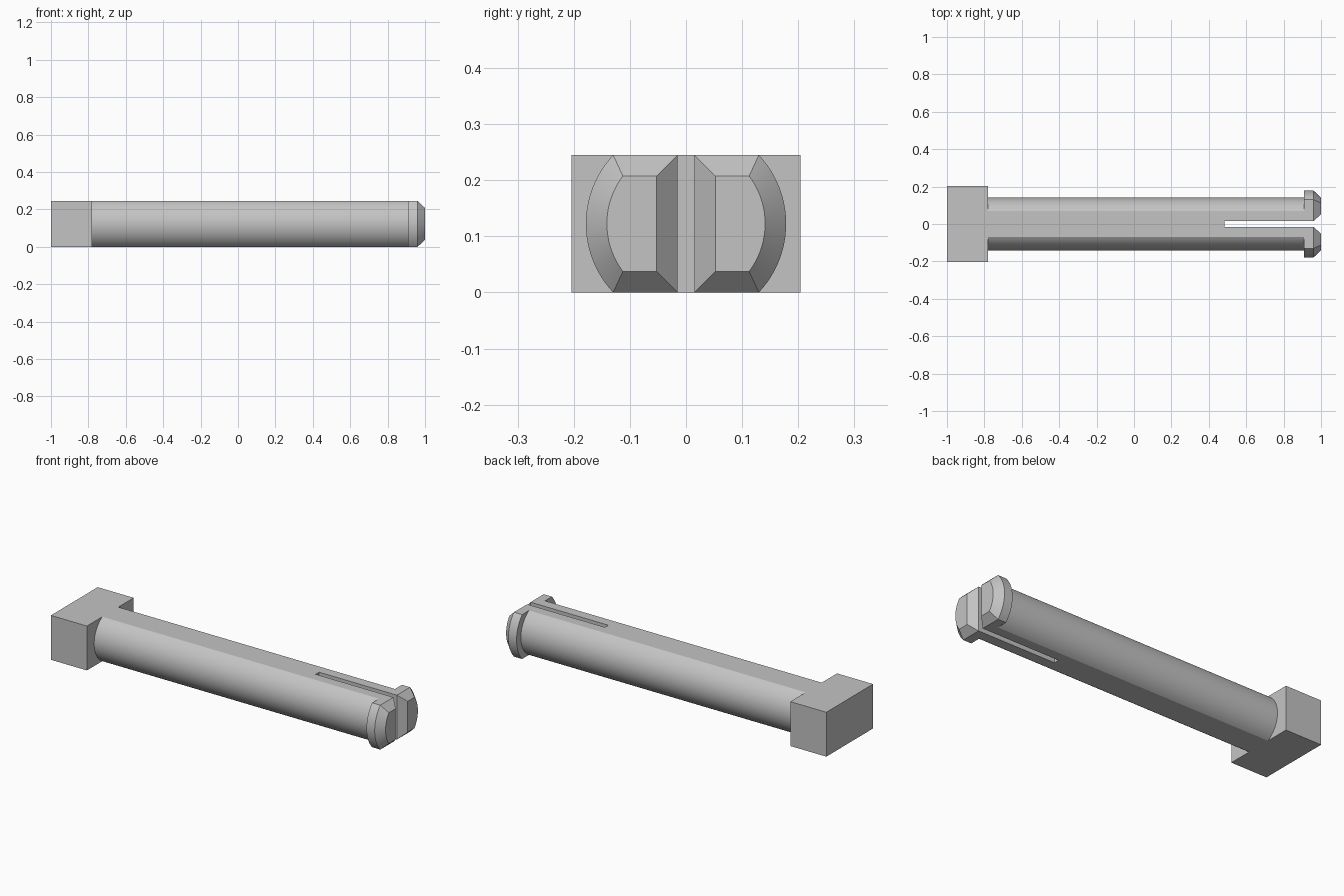
import bpy, bmesh, math

if "Cube" in bpy.data.objects:
    bpy.data.objects.remove(bpy.data.objects["Cube"])

H = 0.1225          # half height, also the height of the centre line
GAP = 0.015         # half width of the slot
X_HEAD, X_SLOT, X_LIP, X_RIM, X_END = -0.78, 0.485, 0.91, 0.96, 1.0
R_SHAFT, R_LIP = 0.141, 0.1785
BEVEL = 0.0375
N = 24

grey = bpy.data.materials.new("plain_grey")
grey.diffuse_color = (0.55, 0.55, 0.55, 1)
grey.use_nodes = True
grey.node_tree.nodes["Principled BSDF"].inputs["Base Color"].default_value = grey.diffuse_color


def arc(r, h):
    """Right-hand arc of a circle cut flat at +-h, from low to high."""
    a = math.asin(h / r)
    return [(r * math.cos(t), H + r * math.sin(t))
            for t in (a * (2 * i / N - 1) for i in range(N + 1))]


def half_section(inner, r, h):
    return [(inner, H - h)] + arc(r, h) + [(inner, H + h)]


def loft(bm, sections, cap_end=False):
    rings = [[bm.verts.new((x, y, z)) for y, z in pts] for x, pts in sections]
    for a, b in zip(rings, rings[1:]):
        n = len(a)
        for i in range(n):
            j = (i + 1) % n
            bm.faces.new((a[i], a[j], b[j], b[i]))
    if cap_end:
        bm.faces.new(rings[-1])


def finish(name, bm):
    bmesh.ops.remove_doubles(bm, verts=bm.verts, dist=1e-5)
    bmesh.ops.dissolve_degenerate(bm, edges=bm.edges, dist=1e-5)
    me = bpy.data.meshes.new(name)
    bm.to_mesh(me)
    bm.free()
    me.materials.append(grey)
    ob = bpy.data.objects.new(name, me)
    bpy.context.collection.objects.link(ob)
    bpy.ops.object.select_all(action='DESELECT')
    ob.select_set(True)
    bpy.context.view_layer.objects.active = ob
    bpy.ops.object.shade_smooth_by_angle(angle=math.radians(20))


# Square head block
bm = bmesh.new()
bmesh.ops.create_cube(bm, size=1)
for v in bm.verts:
    v.co = ((X_HEAD - 1) / 2 + v.co.x * (X_HEAD + 1), v.co.y * 0.408, H + v.co.z * 2 * H)
finish("head", bm)

# Solid shaft with flat top and bottom, closed at the slot's inner end
right = arc(R_SHAFT, H)
full = right + [(-y, z) for y, z in reversed(right)]
bm = bmesh.new()
loft(bm, [(X_HEAD, full), (X_SLOT, full)])
bm.faces.new([bm.verts.new((X_SLOT, y, z)) for y, z in
              ((-GAP, 0), (GAP, 0), (GAP, 2 * H), (-GAP, 2 * H))])
finish("shaft", bm)

# Two split prongs, each ending in a bevelled catch lip
stem = half_section(GAP, R_SHAFT, H)
lip = half_section(GAP, R_LIP, H)
tip = half_section(GAP + BEVEL, R_LIP - BEVEL, H - BEVEL)
profile = [(X_SLOT, stem), (X_LIP, stem), (X_LIP, lip), (X_RIM, lip), (X_END, tip)]
for name, side in (("back_prong", 1), ("front_prong", -1)):
    bm = bmesh.new()
    loft(bm, [(x, [(side * y, z) for y, z in pts[::side]]) for x, pts in profile], True)
    finish(name, bm)
